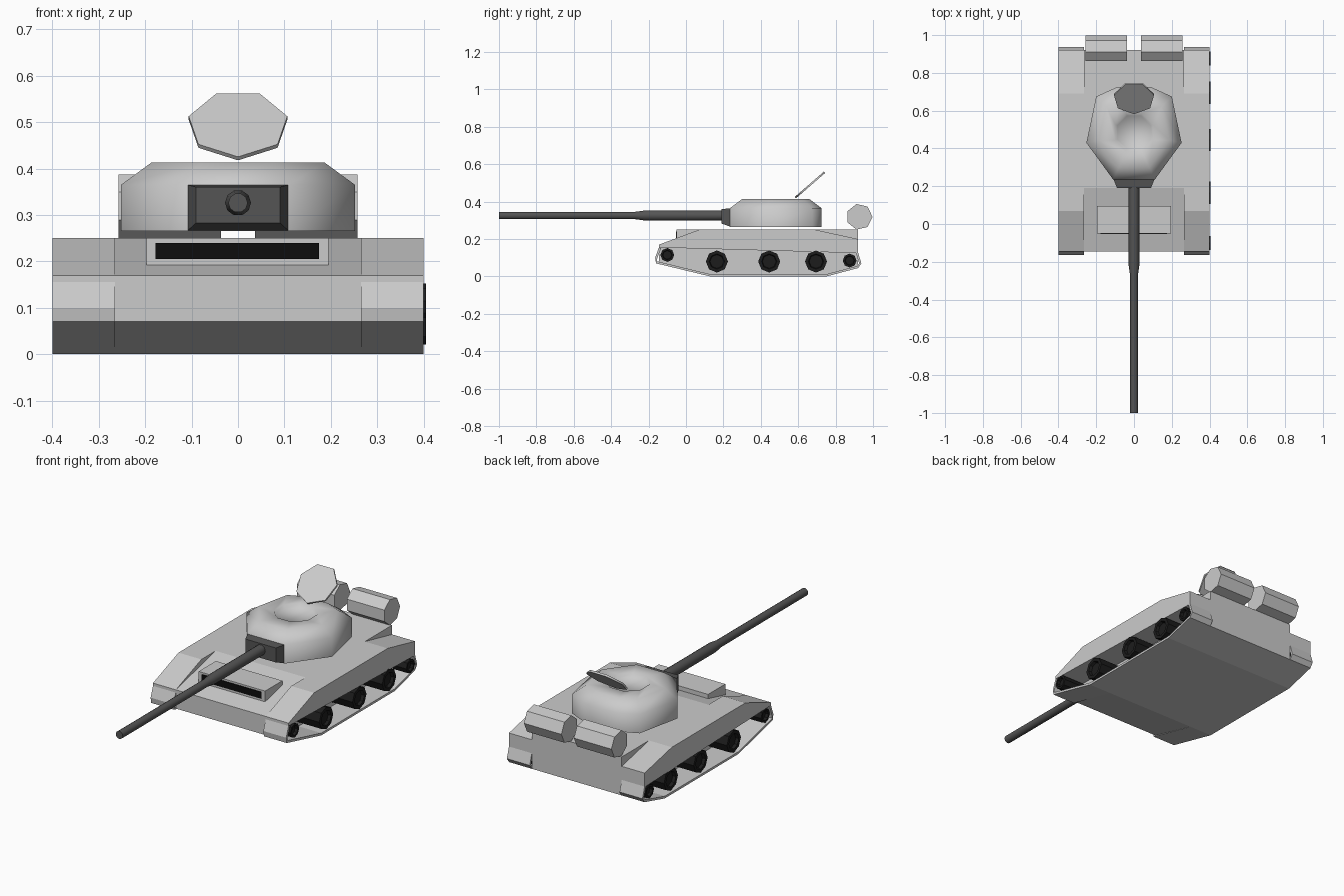
import bpy, bmesh
from math import sin, cos, pi, radians
from mathutils import Vector, Matrix

cube = bpy.data.objects.get("Cube")
if cube:
    bpy.data.objects.remove(cube, do_unlink=True)


def material(name, value):
    m = bpy.data.materials.new(name)
    m.use_nodes = True
    color = (value, value, value, 1)
    m.diffuse_color = color
    m.node_tree.nodes["Principled BSDF"].inputs["Base Color"].default_value = color
    return m


GREY = material("light grey armour", 0.6)
DARK = material("dark grey gunmetal", 0.09)
RUBBER = material("wheel black", 0.012)
BLACK = material("vent black", 0.004)


def loft(name, rings, mat, smooth=None):
    """Skin equal-sized rings of points and cap both ends."""
    bm = bmesh.new()
    loops = [[bm.verts.new(p) for p in ring] for ring in rings]
    n = len(rings[0])
    for a, b in zip(loops, loops[1:]):
        for i in range(n):
            j = (i + 1) % n
            bm.faces.new((a[i], a[j], b[j], b[i]))
    bm.faces.new(loops[0])
    bm.faces.new(loops[-1])
    bmesh.ops.recalc_face_normals(bm, faces=bm.faces)
    mesh = bpy.data.meshes.new(name)
    bm.to_mesh(mesh)
    bm.free()
    mesh.materials.append(mat)
    if smooth:
        mesh.shade_smooth()
        mesh.set_sharp_from_angle(angle=radians(smooth))
    obj = bpy.data.objects.new(name, mesh)
    bpy.context.scene.collection.objects.link(obj)
    return obj


def prism(name, profile, x0, x1, mat):
    """Extrude a (y, z) profile across x."""
    return loft(name, [[(x, y, z) for y, z in profile] for x in (x0, x1)], mat)


def polygon(n, r, start=0.0):
    return [(r * cos(start + 2 * pi * i / n), r * sin(start + 2 * pi * i / n))
            for i in range(n)]


def round_x(name, stations, n, y, z, mat):
    """Turned shape along x from (x, radius) stations."""
    return loft(name, [[(x, y + a, z + b) for a, b in polygon(n, r)]
                       for x, r in stations], mat)


# Central hull
INNER, OUTER = 0.265, 0.4
prism("hull", [(-0.145, 0.07), (-0.145, 0.17), (0.19, 0.25), (0.92, 0.25),
               (0.92, 0.045), (0.75, 0), (0.13, 0)], -INNER, INNER, GREY)

# Track belt cross-section, thickened inwards
path = [Vector(p) for p in [(-0.145, 0.155), (-0.165, 0.1), (-0.16, 0.07), (0.13, 0),
                            (0.75, 0), (0.92, 0.045), (0.938, 0.07), (0.92, 0.128)]]
inside = []
for i, p in enumerate(path):
    t = (path[min(i + 1, len(path) - 1)] - path[max(i - 1, 0)]).normalized()
    inside.append(p + Vector((-t.y, t.x)) * 0.012)
belt = [tuple(p) for p in path + inside[::-1]]
fender = [(-0.145, 0.155), (-0.145, 0.17), (0.07, 0.25), (0.69, 0.25),
          (0.92, 0.2), (0.92, 0.125)]
wheels = [(-0.1, 0.115, 0.037), (0.165, 0.08, 0.059), (0.445, 0.08, 0.059),
          (0.695, 0.08, 0.059), (0.875, 0.085, 0.037)]

# Fenders, belts and dished road wheels on both sides
for side, s, face in (("left", 1, 0.405), ("right", -1, 0.398)):
    prism(side + "_fender", fender, s * INNER, s * OUTER, GREY)
    prism(side + "_track_belt", belt, s * INNER, s * OUTER, GREY)
    for i, (y, z, r) in enumerate(wheels):
        round_x(f"{side}_wheel_{i + 1}",
                [(s * INNER, r), (s * face, r), (s * face, r * 0.7),
                 (s * (face - 0.015), r * 0.62)], 8, y, z, RUBBER)
    # Rear fuel drum
    round_x(side + "_fuel_drum", [(s * 0.037, 0.07), (s * 0.258, 0.07)],
            7, 0.927, 0.319, GREY)

# Front vent box with dark opening
prism("vent_box", [(-0.05, 0.18), (-0.05, 0.25), (0.095, 0.25), (0.095, 0.18)],
      -0.197, 0.195, GREY)
prism("vent_opening", [(-0.054, 0.205), (-0.054, 0.24), (-0.049, 0.24), (-0.049, 0.205)],
      -0.178, 0.175, BLACK)

# Turret with bevelled roof and shallow hatch well
half = [(0.11, 0.235), (0.252, 0.43), (0.2, 0.675), (0.09, 0.725)]
outline = half + [(-x, y) for x, y in half[::-1]]


def turret_ring(scale, z):
    return [(x * scale, 0.48 + (y - 0.48) * scale, z) for x, y in outline]


def hatch_ring(r, z):
    return [(x, 0.485 + y, z) for x, y in polygon(8, r, radians(-67.5))]


loft("turret", [turret_ring(1, 0.265), turret_ring(1, 0.365), turret_ring(0.74, 0.413),
                hatch_ring(0.108, 0.413), hatch_ring(0.095, 0.395)], GREY, 65)

# Open hatch lid, leaning back from the rear of the well
lid = loft("hatch_lid", [[(x, y, z) for x, y in polygon(7, 0.109, -pi / 2)]
                         for z in (-0.005, 0.005)], GREY, 60)
lid.matrix_world = Matrix.Translation((0, 0.667, 0.493)) @ Matrix.Rotation(radians(41), 4, 'X')

# Mantlet
loft("mantlet", [[(-w, y, lo), (w, y, lo), (w, y, hi), (-w, y, hi)]
                 for y, w, lo, hi in ((0.24, 0.11, 0.265, 0.365), (0.19, 0.09, 0.283, 0.36))],
     DARK)

# Stepped gun barrel
loft("gun_barrel", [[(a, y, 0.326 + b) for a, b in polygon(10, r)]
                    for y, r in ((0.2, 0.028), (-0.22, 0.028), (-0.27, 0.021), (-1, 0.021))],
     DARK, 40)
